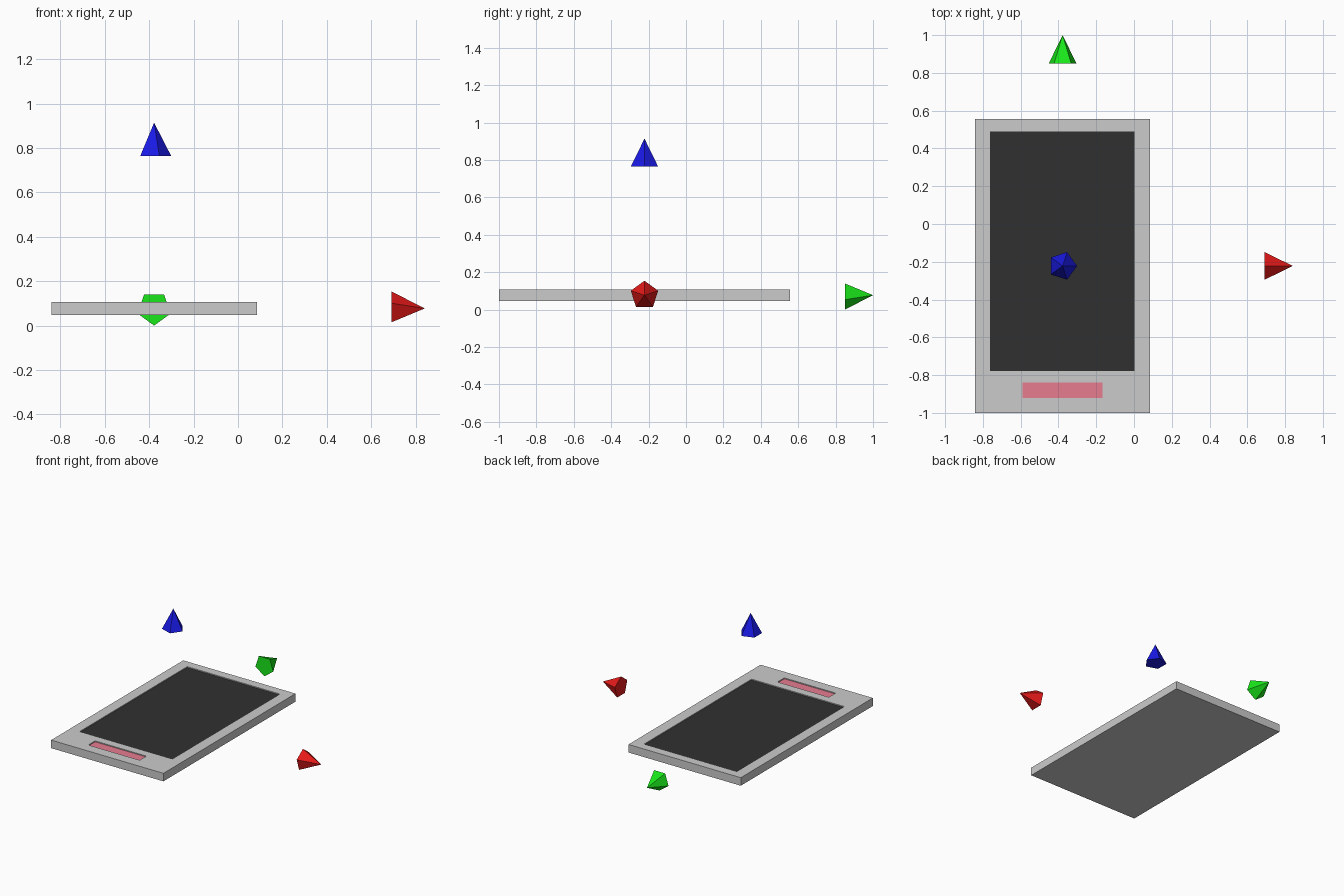
import bpy, bmesh
from mathutils import Matrix, Vector

if "Cube" in bpy.data.objects:
    bpy.data.objects.remove(bpy.data.objects["Cube"])

CX, CY, CZ = -0.378, -0.222, 0.077      # centre of the slab


def material(name, color):
    m = bpy.data.materials.new(name)
    m.diffuse_color = (*color, 1)
    m.use_nodes = True
    m.node_tree.nodes["Principled BSDF"].inputs["Base Color"].default_value = m.diffuse_color
    return m


def make(name, bm, mat=None):
    me = bpy.data.meshes.new(name)
    bm.to_mesh(me)
    bm.free()
    ob = bpy.data.objects.new(name, me)
    bpy.context.collection.objects.link(ob)
    if mat:
        me.materials.append(mat)
    return ob


def add_box(bm, x0, x1, y0, y1, z0, z1):
    m = Matrix.Translation(((x0 + x1) / 2, (y0 + y1) / 2, (z0 + z1) / 2))
    bmesh.ops.create_cube(bm, size=1, matrix=m @ Matrix.Diagonal((x1 - x0, y1 - y0, z1 - z0, 1)))


TOP, DEPTH = CZ + 0.03, 0.008
SCREEN = (-0.762, 0.003, -0.777, 0.49)
BUTTON = (-0.59, -0.167, -0.92, -0.84)

# Slab body with two shallow pockets
bm = bmesh.new()
add_box(bm, -0.841, 0.085, -1.0, 0.556, CZ - 0.03, TOP)
body = make("body", bm)

bm = bmesh.new()
for rect in (SCREEN, BUTTON):
    add_box(bm, *rect, TOP - DEPTH, TOP + 0.05)
cutter = make("pocket_cutter", bm)
cutter.hide_render = True
cutter.hide_viewport = True
cut = body.modifiers.new("pockets", 'BOOLEAN')
cut.operation = 'DIFFERENCE'
cut.solver = 'EXACT'
cut.object = cutter

# Coloured inlays on the pocket floors
for name, (x0, x1, y0, y1), color in (("screen", SCREEN, (0.03, 0.03, 0.03)),
                                      ("button", BUTTON, (0.8, 0.2, 0.28))):
    bm = bmesh.new()
    z = TOP - DEPTH + 0.001
    bm.faces.new([bm.verts.new(p) for p in ((x0, y0, z), (x1, y0, z), (x1, y1, z), (x0, y1, z))])
    make(name, bm, material(name + "_color", color))

# Five-sided axis markers: axis, direction of first base corner, tip distance, colour
R, H = 0.077, 0.15
for name, axis, corner, tip, color in (
        ("x_marker", (1, 0, 0), (0, 0, 1), 1.219, (0.8, 0.01, 0.01)),
        ("y_marker", (0, 1, 0), (0, 0, -1), 1.222, (0.01, 0.8, 0.01)),
        ("z_marker", (0, 0, 1), (1, 0, 0), 0.837, (0.01, 0.01, 0.8))):
    a, c = Vector(axis), Vector(corner)
    rot = Matrix((c.cross(a), c, a)).transposed().to_4x4()
    place = Matrix.Translation(Vector((CX, CY, CZ)) + a * (tip - H / 2))
    bm = bmesh.new()
    bmesh.ops.create_cone(bm, cap_ends=True, segments=5, radius1=R, radius2=0, depth=H,
                          matrix=place @ rot)
    bmesh.ops.remove_doubles(bm, verts=bm.verts, dist=1e-5)
    make(name, bm, material(name + "_color", color))
